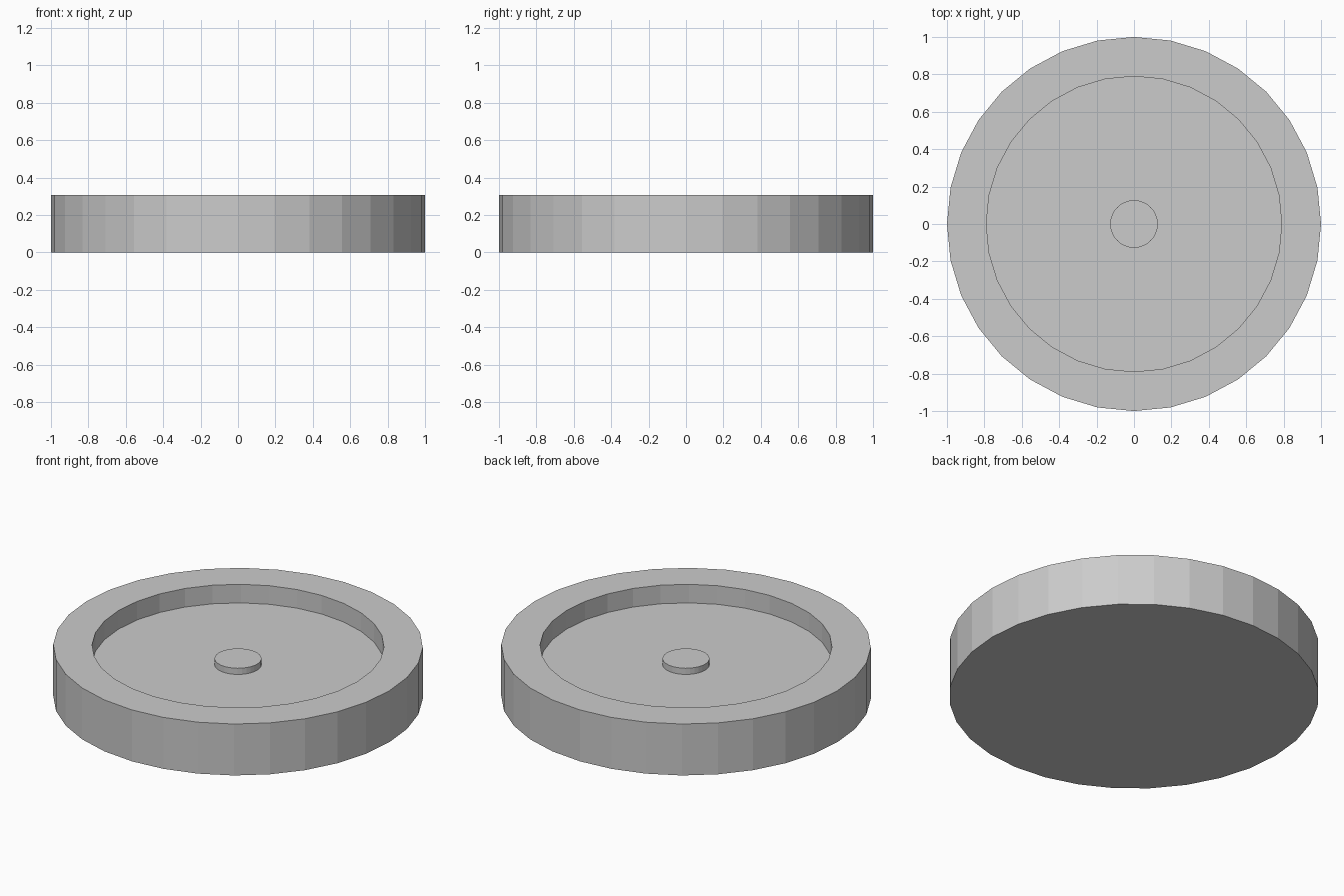
import bpy, bmesh
from math import sin, cos, tau

if "Cube" in bpy.data.objects:
    bpy.data.objects.remove(bpy.data.objects["Cube"])

SIDES = 32


def lathe(name, profile):
    """Spin a (radius, z) profile round z and cap both ends with flat polygons."""
    bm = bmesh.new()
    rings = [[bm.verts.new((r * sin(tau * i / SIDES), r * cos(tau * i / SIDES), z))
              for i in range(SIDES)] for r, z in profile]
    for a, b in zip(rings, rings[1:]):
        for i in range(SIDES):
            j = (i + 1) % SIDES
            bm.faces.new((a[i], a[j], b[j], b[i]))
    bm.faces.new(rings[0])
    bm.faces.new(rings[-1])
    bmesh.ops.recalc_face_normals(bm, faces=bm.faces)
    mesh = bpy.data.meshes.new(name)
    bm.to_mesh(mesh)
    bm.free()
    obj = bpy.data.objects.new(name, mesh)
    bpy.context.collection.objects.link(obj)
    return obj


# Round dish: flat base, thick rim, recessed floor and raised central boss
lathe("dish", [
    (1.0, 0.0), (1.0, 0.307),        # outer wall
    (0.79, 0.307), (0.79, 0.196),    # rim and recess wall
    (0.127, 0.196), (0.127, 0.233),  # floor and boss
])
